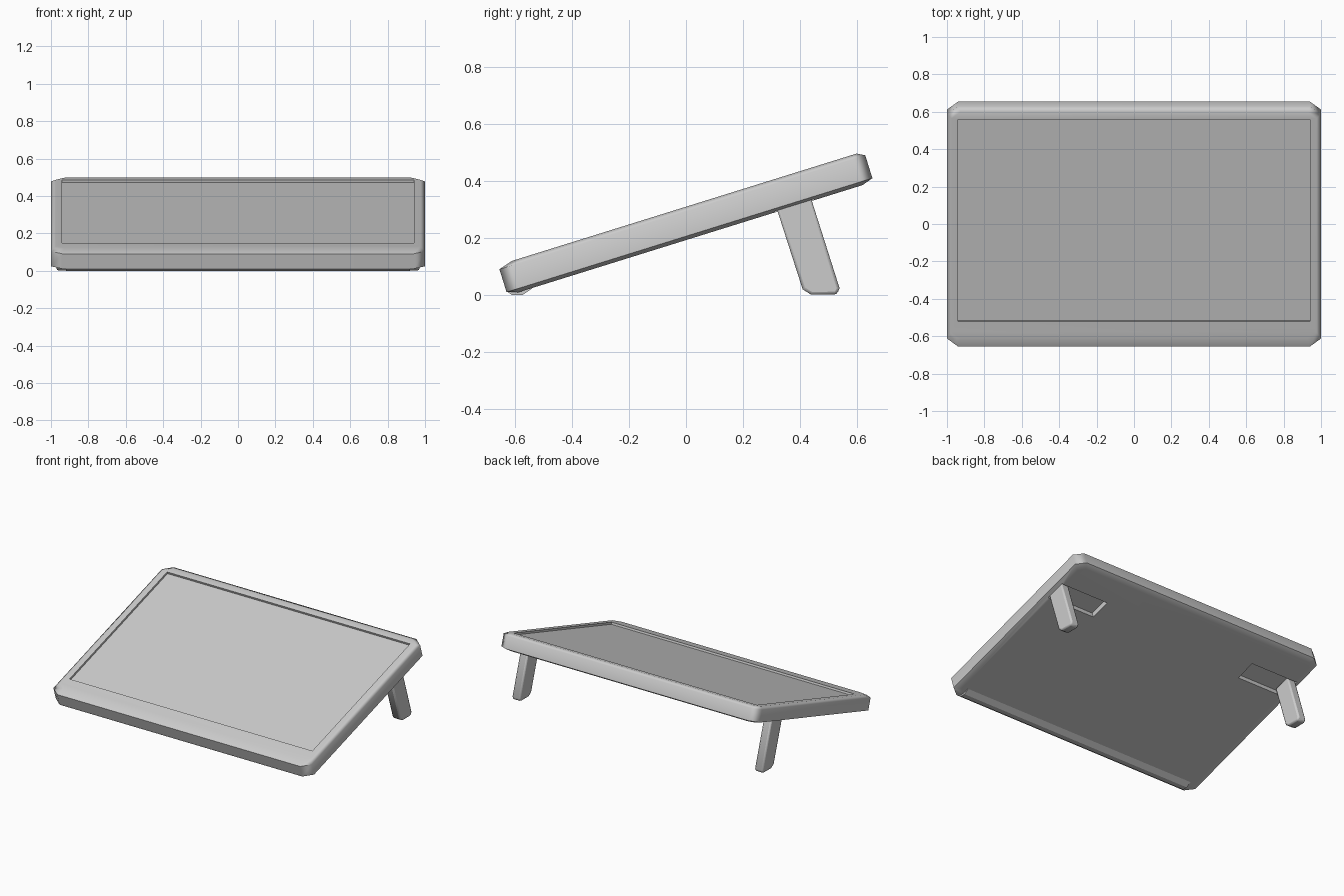
import bpy, bmesh, math
from mathutils import Matrix

if "Cube" in bpy.data.objects:
    bpy.data.objects.remove(bpy.data.objects["Cube"])

# Parts are drawn flat in the tablet's own frame, then tilted back
TILT = Matrix.Translation((0, 0, 0.25)) @ Matrix.Rotation(math.radians(17.3), 4, 'X')


def finish(bm, name, matrix):
    bmesh.ops.recalc_face_normals(bm, faces=bm.faces)
    bm.transform(matrix)
    mesh = bpy.data.meshes.new(name)
    bm.to_mesh(mesh)
    bm.free()
    ob = bpy.data.objects.new(name, mesh)
    bpy.context.collection.objects.link(ob)
    return ob


def box(name, x0, x1, y0, y1, z0, z1):
    bm = bmesh.new()
    bmesh.ops.create_cube(bm, size=1)
    for v in bm.verts:
        v.co = ((x0, x1)[v.co.x > 0], (y0, y1)[v.co.y > 0], (z0, z1)[v.co.z > 0])
    return finish(bm, name, TILT)


def prism(name, profile, x0, x1, matrix):
    bm = bmesh.new()
    a, b = [[bm.verts.new((x, y, z)) for y, z in profile] for x in (x0, x1)]
    bm.faces.new(a)
    bm.faces.new(b[::-1])
    n = len(profile)
    for i in range(n):
        bm.faces.new((a[i], a[(i + 1) % n], b[(i + 1) % n], b[i]))
    return finish(bm, name, matrix)


def smooth(ob, angle):
    bpy.ops.object.select_all(action='DESELECT')
    ob.select_set(True)
    bpy.context.view_layer.objects.active = ob
    bpy.ops.object.shade_smooth_by_angle(angle=math.radians(angle))


def cut(ob, cutter):
    mod = ob.modifiers.new("cut", 'BOOLEAN')
    mod.operation = 'DIFFERENCE'
    mod.solver = 'EXACT'
    mod.object = cutter
    bpy.context.view_layer.objects.active = ob
    bpy.ops.object.modifier_apply(modifier=mod.name)
    bpy.data.objects.remove(cutter)


def ring(bm, z, side, front, back):
    # rectangle with clipped corners
    x, f, b = 1 - side, -0.673 + front, 0.673 - back
    cx, cy = 0.06 - side * 0.5, 0.045 - side * 0.3
    pts = [(x - cx, f), (x, f + cy), (x, b - cy), (x - cx, b),
           (cx - x, b), (-x, b - cy), (-x, f + cy), (cx - x, f)]
    return [bm.verts.new((px, py, z)) for px, py in pts]


# Casing: stacked rings form the bevelled slab
bm = bmesh.new()
rings = [ring(bm, *r) for r in ((-0.054, 0.04, 0.04, 0.04), (-0.041, 0, 0, 0),
                                (0.043, 0, 0, 0), (0.058, 0.025, 0.05, 0.027))]
for lo, hi in zip(rings, rings[1:]):
    for i in range(8):
        bm.faces.new((lo[i], lo[(i + 1) % 8], hi[(i + 1) % 8], hi[i]))
bm.faces.new(rings[0][::-1])
bm.faces.new(rings[-1])
casing = finish(bm, "casing", TILT)

# Recessed screen opening and leg pockets
cut(casing, box("screen_cutter", -0.94, 0.94, -0.527, 0.604, 0.038, 0.1))
for s in (-1, 1):
    x0, x1 = sorted((s * 0.60, s * 0.972))
    cut(casing, box("pocket_cutter", x0, x1, 0.312, 0.455, -0.1, -0.02))
smooth(casing, 70)
casing.modifiers.new("normals", 'WEIGHTED_NORMAL').keep_sharp = True

# Screen panel
box("screen", -0.94, 0.94, -0.527, 0.604, 0.036, 0.044)

# Fold-out rear legs
leg_profile = [(0.320, -0.02), (0.446, -0.02), (0.448, -0.376),
               (0.432, -0.394), (0.346, -0.368), (0.323, -0.341)]
for s, side in ((-1, "left"), (1, "right")):
    x0, x1 = sorted((s * 0.908, s * 0.970))
    leg = prism(side + "_leg", leg_profile, x0, x1, TILT)
    bev = leg.modifiers.new("bevel", 'BEVEL')
    bev.width = 0.01
    bev.segments = 2
    bev.limit_method = 'ANGLE'
    bev.angle_limit = math.radians(60)
    smooth(leg, 50)

# Low front foot strip
prism("front_foot", [(-0.632, 0.014), (-0.61, 0), (-0.575, 0), (-0.54, 0.024), (-0.59, 0.04)],
      -0.92, 0.92, Matrix.Identity(4))
